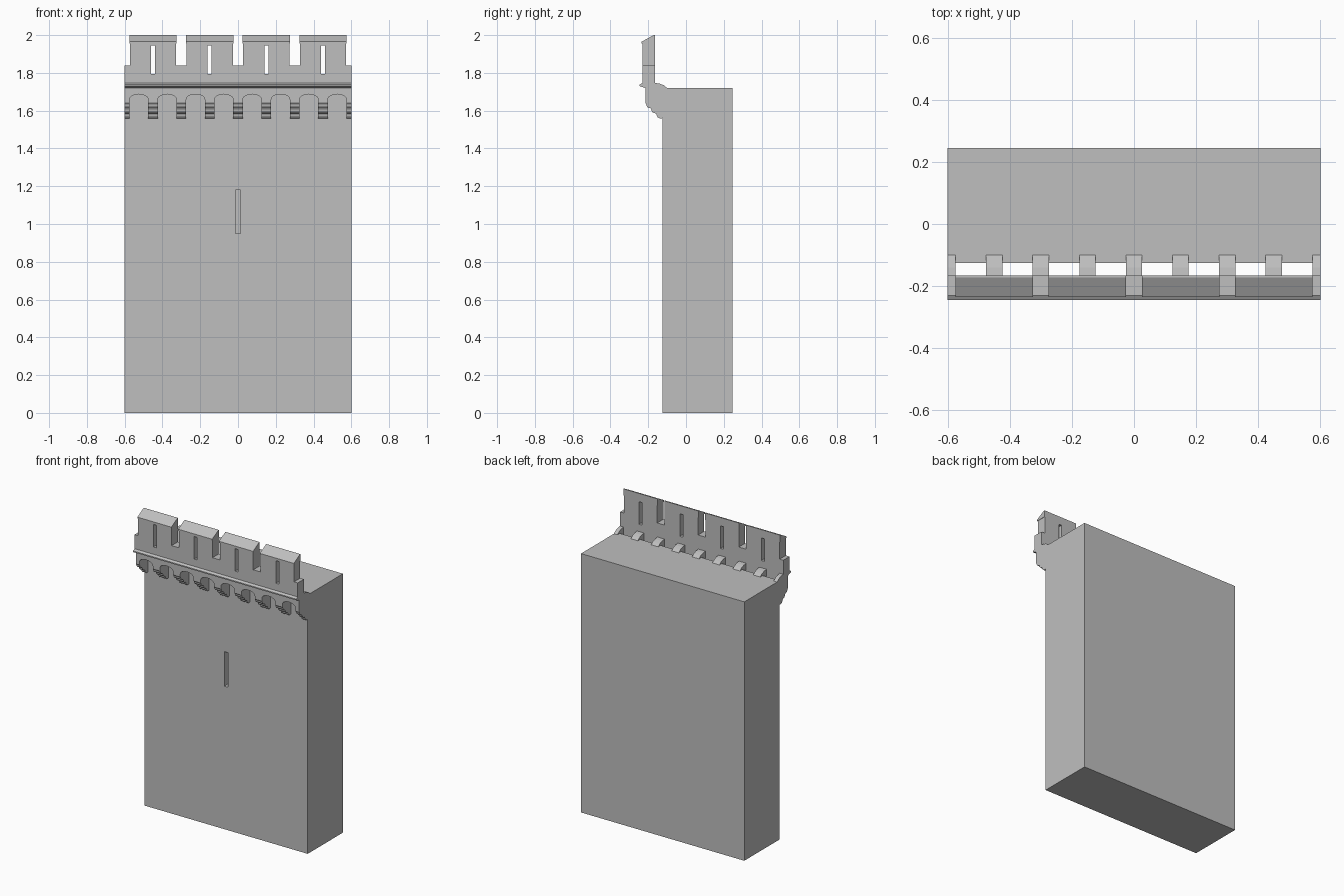
import bpy, bmesh, math
from mathutils import Vector

old = bpy.data.objects.get("Cube")
if old:
    bpy.data.objects.remove(old, do_unlink=True)

stone = bpy.data.materials.new("grey stone")
stone.use_nodes = True
color = (0.52, 0.52, 0.52, 1)
stone.diffuse_color = color
stone.node_tree.nodes["Principled BSDF"].inputs["Base Color"].default_value = color


def prism(name, outline, axis, start, end):
    """Extrude a closed outline: (y, z) points along x, or (x, z) points along y."""
    def place(p):
        return (start, p[0], p[1]) if axis == "x" else (p[0], start, p[1])
    bm = bmesh.new()
    face = bm.faces.new([bm.verts.new(place(p)) for p in outline])
    ext = bmesh.ops.extrude_face_region(bm, geom=[face])
    shift = Vector((end - start, 0, 0) if axis == "x" else (0, end - start, 0))
    bmesh.ops.translate(bm, vec=shift,
                        verts=[g for g in ext["geom"] if isinstance(g, bmesh.types.BMVert)])
    bmesh.ops.recalc_face_normals(bm, faces=bm.faces)
    mesh = bpy.data.meshes.new(name)
    bm.to_mesh(mesh)
    bm.free()
    mesh.materials.append(stone)
    ob = bpy.data.objects.new(name, mesh)
    bpy.context.collection.objects.link(ob)
    return ob


def box(name, x0, x1, y0, y1, z0, z1):
    return prism(name, [(x0, z0), (x1, z0), (x1, z1), (x0, z1)], "y", y0, y1)


def cut(target, cutter):
    """Subtract the cutter, apply the result and discard the cutter."""
    cutter.hide_render = True
    mod = target.modifiers.new("cut", "BOOLEAN")
    mod.operation = "DIFFERENCE"
    mod.solver = "EXACT"
    mod.object = cutter
    bpy.context.view_layer.update()
    graph = bpy.context.evaluated_depsgraph_get()
    mesh = bpy.data.meshes.new_from_object(target.evaluated_get(graph))
    target.modifiers.clear()
    target.data = mesh
    bpy.data.objects.remove(cutter, do_unlink=True)


HALF = 0.6            # half the wall width
BACK = -0.165         # inner face of the parapet
FRONT = -0.23         # outer face of the parapet
LOWER = -0.215        # outer face of the arched band
BAY = 0.15            # corbel spacing
PIER = 0.026          # half a corbel width

# Main wall with a blind arrow slit
body = box("wall_body", -HALF, HALF, -0.125, 0.245, 0, 1.72)
cut(body, box("slit_cutter", -0.013, 0.013, -0.2, -0.065, 0.95, 1.18))

# Crenellated parapet: merlons alternate with narrow gaps
merlons = [-0.45, -0.15, 0.15, 0.45]
outline = [(-HALF, 1.735), (-HALF, 1.84)]
for c in merlons:
    outline += [(c - 0.123, 1.84), (c - 0.123, 1.965), (c + 0.123, 1.965), (c + 0.123, 1.84)]
outline += [(HALF, 1.84), (HALF, 1.735)]
parapet = prism("parapet", outline, "y", FRONT, BACK)
for c in merlons:
    cut(parapet, box("loop_cutter", c - 0.011, c + 0.011, -0.3, -0.1, 1.795, 1.945))

# Sloping merlon caps
for i, c in enumerate(merlons):
    prism(f"merlon_cap_{i + 1}",
          [(-0.235, 1.955), (BACK, 1.955), (BACK, 2.0), (-0.172, 2.0), (-0.235, 1.965)],
          "x", c - 0.125, c + 0.125)

# Moulded string course
prism("string_course",
      [(BACK, 1.72), (LOWER, 1.72), (-0.235, 1.726), (-0.245, 1.73),
       (-0.245, 1.738), (FRONT, 1.747), (BACK, 1.747)], "x", -HALF, HALF)

# Arched band between the corbels
outline = [(HALF, 1.72), (-HALF, 1.72), (-HALF, 1.64)]
half_span = BAY / 2 - PIER
for i in range(8):
    c = -HALF + BAY * (i + 0.5)
    outline.append((c - half_span, 1.64))
    for k in range(13):
        a = math.pi * (1 - k / 12)
        outline.append((c + half_span * math.cos(a), 1.66 + 0.027 * math.sin(a)))
    outline.append((c + half_span, 1.64))
outline.append((HALF, 1.64))
prism("arched_band", outline, "y", LOWER, BACK)

# Corbels: three rounded steps below, a weathered back above
profile = [(-0.10, 1.72), (-0.118, 1.735), (-0.14, 1.743), (BACK, 1.747), (LOWER, 1.72)]
for k in range(3):
    y, z = LOWER + 0.027 * k, 1.64 - 0.027 * k
    profile.append((y, z))
    for j in range(5):
        a = math.pi / 2 * j / 4
        profile.append((y + 0.025 - 0.02 * math.cos(a), z - 0.007 - 0.02 * math.sin(a)))
profile += [(-0.125, 1.56), (-0.10, 1.56)]
for i in range(9):
    x = -HALF + BAY * i
    prism(f"corbel_{i + 1}", profile, "x", max(x - PIER, -HALF), min(x + PIER, HALF))
